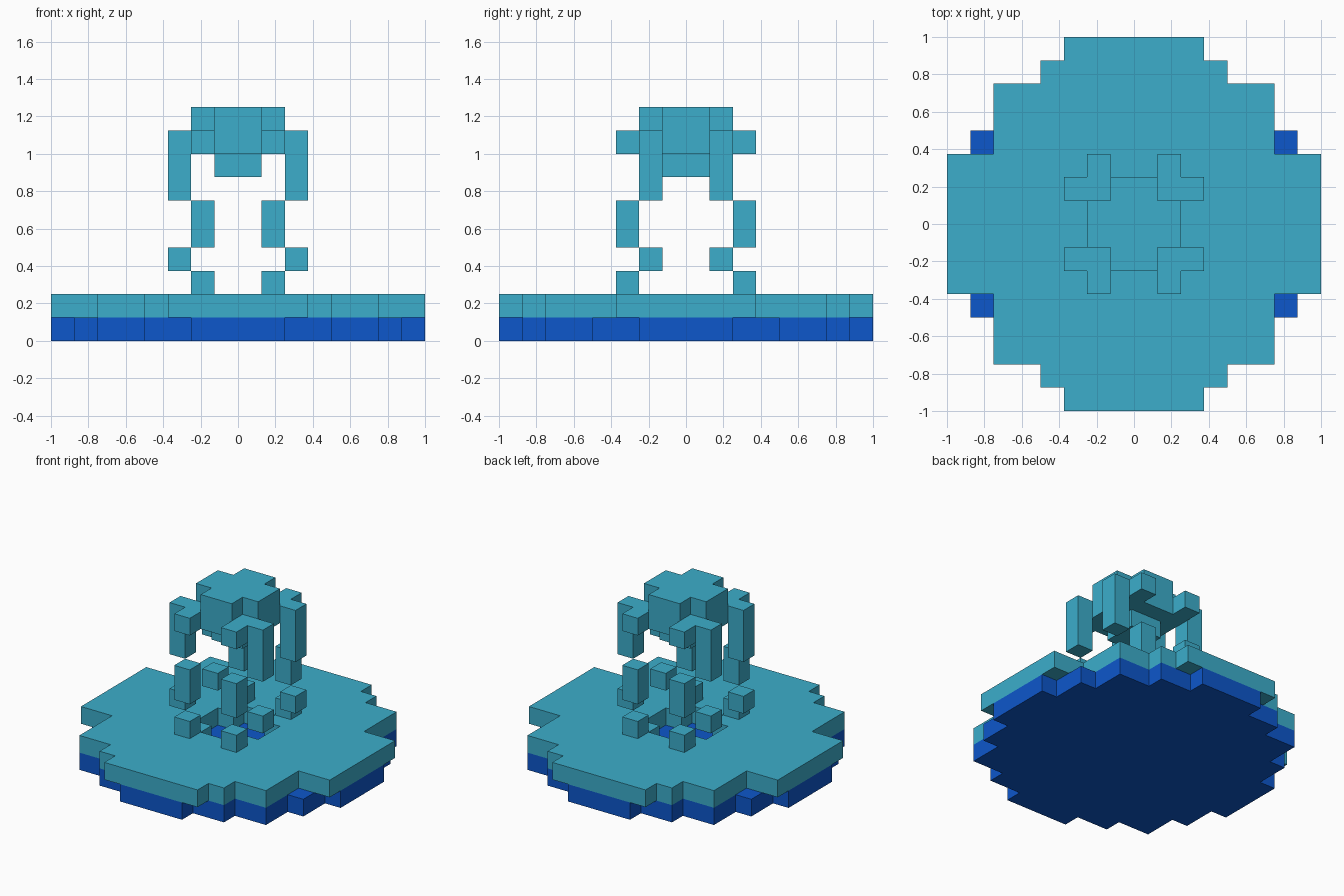
import bpy, bmesh
from mathutils import Vector

if "Cube" in bpy.data.objects:
    bpy.data.objects.remove(bpy.data.objects["Cube"])

U = 0.125  # block size


def material(name, rgb):
    m = bpy.data.materials.new(name)
    m.diffuse_color = (*rgb, 1.0)
    m.use_nodes = True
    m.node_tree.nodes["Principled BSDF"].inputs["Base Color"].default_value = m.diffuse_color
    return m


TEAL = material("teal", (0.045, 0.423, 0.597))
BLUE = material("deep_blue", (0.004, 0.095, 0.597))


def slab(name, inside, z0, z1, mat):
    """Extrude every block column whose mirrored cell (a, b) passes the rule.
    a and b count blocks outward from the centre along x and y (0..7)."""
    bm = bmesh.new()
    for i in range(-8, 8):
        for j in range(-8, 8):
            a, b = (i if i >= 0 else -i - 1), (j if j >= 0 else -j - 1)
            if inside(a, b):
                corners = [(i, j), (i + 1, j), (i + 1, j + 1), (i, j + 1)]
                bm.faces.new([bm.verts.new((x * U, y * U, z1 * U)) for x, y in corners])
    bmesh.ops.remove_doubles(bm, verts=bm.verts, dist=1e-4)
    bmesh.ops.dissolve_limit(bm, angle_limit=0.01, verts=bm.verts[:], edges=bm.edges[:])
    ext = bmesh.ops.extrude_face_region(bm, geom=bm.faces[:], use_keep_orig=True)
    moved = [g for g in ext["geom"] if isinstance(g, bmesh.types.BMVert)]
    bmesh.ops.translate(bm, verts=moved, vec=Vector((0, 0, (z0 - z1) * U)))
    bmesh.ops.recalc_face_normals(bm, faces=bm.faces[:])
    me = bpy.data.meshes.new(name)
    bm.to_mesh(me)
    bm.free()
    me.materials.append(mat)
    ob = bpy.data.objects.new(name, me)
    bpy.context.collection.objects.link(ob)
    return ob


def stepped(reach):
    """Round stepped disc: reach[a] is how many blocks deep column a is."""
    return lambda a, b: b < reach[a]


def cell(*cells):
    return lambda a, b: (a, b) in cells


plus = cell((0, 0), (1, 0), (0, 1))
deck = stepped([8, 8, 8, 7, 6, 6, 3, 3])

# stepped disc base and the deck with its plus-shaped well
slab("base_disc", stepped([8, 8, 7, 7, 6, 6, 4, 2]), 0, 1, BLUE)
slab("deck", lambda a, b: deck(a, b) and not plus(a, b), 1, 2, TEAL)

# four zigzag columns around the well
slab("column_feet", cell((1, 2)), 2, 3, TEAL)
slab("column_knuckles", cell((2, 1)), 3, 4, TEAL)
slab("column_posts", cell((1, 2)), 4, 6, TEAL)
slab("upper_posts", cell((2, 1)), 6, 8, TEAL)

# L-shaped brackets, cap and the boss beneath it
slab("brackets", cell((2, 1), (1, 1), (1, 2)), 8, 9, TEAL)
slab("cap", plus, 8, 10, TEAL)
slab("cap_boss", cell((0, 0)), 7, 8, TEAL)
